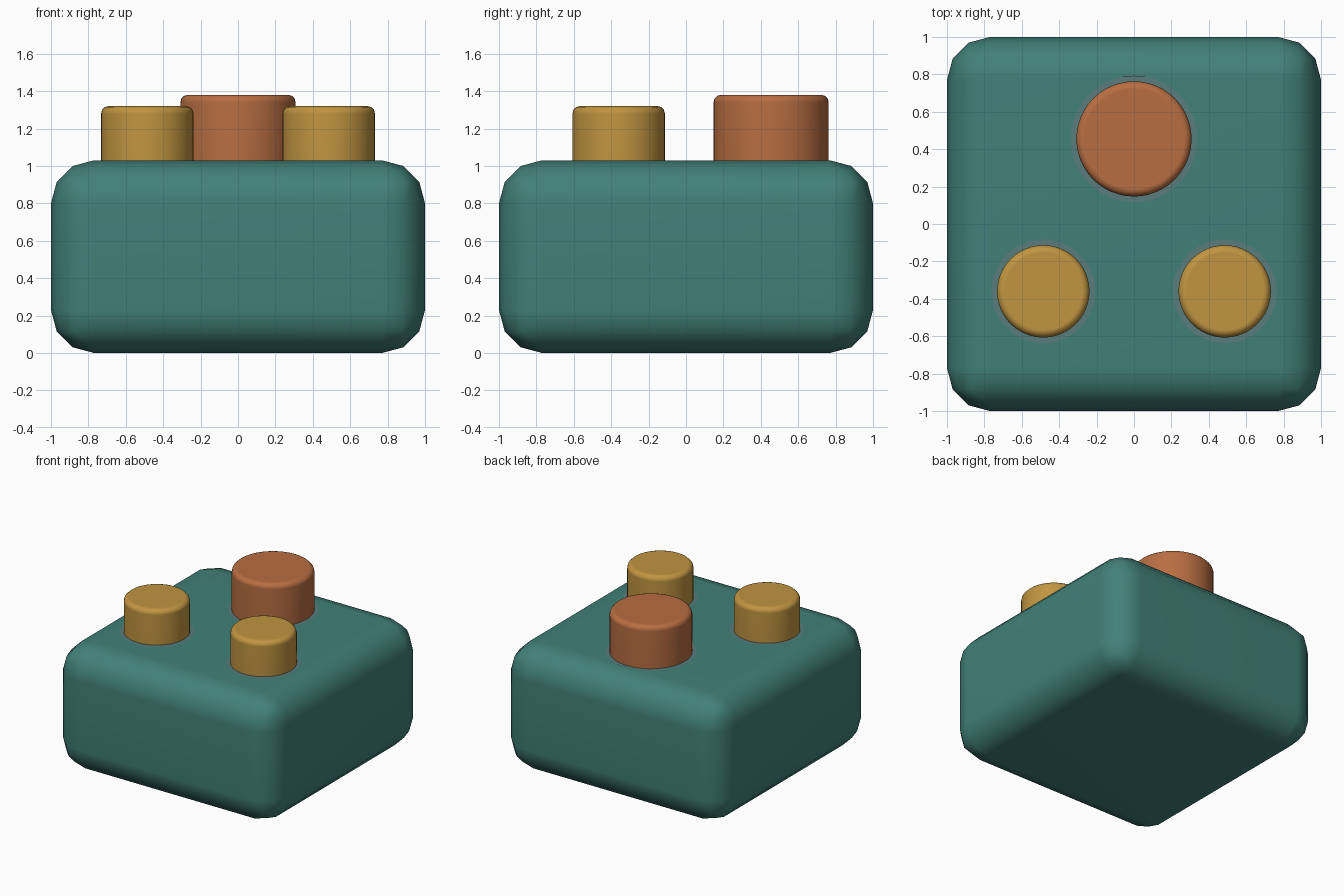
import bpy
import bmesh
from math import radians

if "Cube" in bpy.data.objects:
    bpy.data.objects.remove(bpy.data.objects["Cube"])


def make_material(name, color):
    mat = bpy.data.materials.new(name)
    mat.use_nodes = True
    mat.diffuse_color = (*color, 1)
    bsdf = next(n for n in mat.node_tree.nodes if n.type == "BSDF_PRINCIPLED")
    bsdf.inputs["Base Color"].default_value = (*color, 1)
    return mat


teal = make_material("teal", (0.054, 0.216, 0.188))
ochre = make_material("ochre", (0.53, 0.30, 0.053))
terracotta = make_material("terracotta", (0.48, 0.155, 0.054))
grey_teal = make_material("grey_teal", (0.10, 0.20, 0.20))


def finish(obj, name, mat, bevel=0, segments=3):
    """Name, colour, round and smooth the active object."""
    obj.name = obj.data.name = name
    obj.data.materials.append(mat)
    if bevel:
        mod = obj.modifiers.new("rounded_edges", "BEVEL")
        mod.width, mod.segments = bevel, segments
        mod.limit_method, mod.angle_limit = "ANGLE", radians(40)
        bpy.ops.object.modifier_apply(modifier=mod.name)
    bpy.ops.object.shade_smooth_by_angle(angle=radians(40))
    normals = obj.modifiers.new("flat_face_normals", "WEIGHTED_NORMAL")
    normals.keep_sharp = True
    return obj


BODY_TOP = 1.03

# Rounded block body
bpy.ops.mesh.primitive_cube_add(size=1, location=(0, 0, BODY_TOP / 2))
body = bpy.context.object
body.scale = (2, 2, BODY_TOP)
bpy.ops.object.transform_apply(location=False, rotation=False, scale=True)
finish(body, "body", teal, bevel=0.23)


def add_ring(name, x, y, inner, outer):
    """Thin flat collar lying on the top of the body."""
    bm = bmesh.new()
    edges = []
    for radius in (inner, outer):
        circle = bmesh.ops.create_circle(bm, segments=48, radius=radius)
        edges += list({e for v in circle["verts"] for e in v.link_edges})
    bmesh.ops.bridge_loops(bm, edges=edges)
    bmesh.ops.recalc_face_normals(bm, faces=bm.faces)
    if bm.faces[:][0].normal.z < 0:
        bmesh.ops.reverse_faces(bm, faces=bm.faces)
    mesh = bpy.data.meshes.new(name)
    bm.to_mesh(mesh)
    bm.free()
    ring = bpy.data.objects.new(name, mesh)
    ring.location = (x, y, BODY_TOP + 0.003)
    mesh.materials.append(grey_teal)
    bpy.context.collection.objects.link(ring)


def add_knob(name, x, y, radius, top, mat):
    """Round knob with softened rim, sunk slightly into the body."""
    base = BODY_TOP - 0.08
    bpy.ops.mesh.primitive_cylinder_add(
        vertices=48, radius=radius, depth=top - base,
        location=(x, y, (top + base) / 2))
    finish(bpy.context.object, name, mat, bevel=0.04)
    add_ring(name + "_collar", x, y, radius - 0.01, radius + 0.03)


# Two small front knobs and one large back knob
for side, sign in (("left", 1), ("right", -1)):
    add_knob(side + "_front_knob", sign * 0.485, -0.36, 0.247, 1.32, ochre)
add_knob("back_knob", 0, 0.455, 0.308, 1.38, terracotta)
